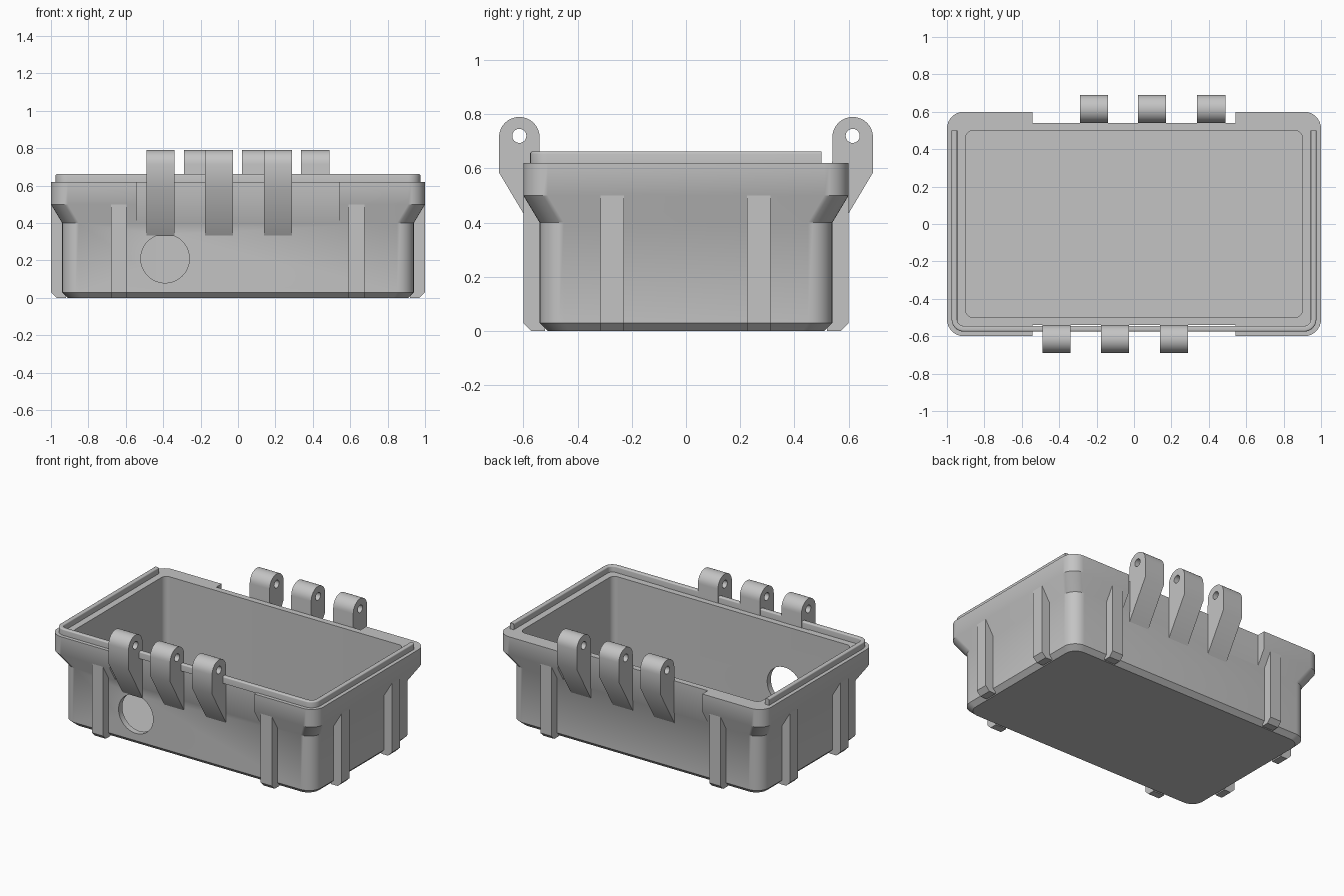
import bpy, bmesh, math

if "Cube" in bpy.data.objects:
    bpy.data.objects.remove(bpy.data.objects["Cube"])

grey = bpy.data.materials.new("light grey")
grey.use_nodes = True
grey.diffuse_color = (0.55, 0.55, 0.55, 1)
grey.node_tree.nodes["Principled BSDF"].inputs["Base Color"].default_value = (0.55, 0.55, 0.55, 1)


def finish(name, bm):
    bmesh.ops.recalc_face_normals(bm, faces=bm.faces)
    mesh = bpy.data.meshes.new(name)
    bm.to_mesh(mesh)
    bm.free()
    mesh.materials.append(grey)
    obj = bpy.data.objects.new(name, mesh)
    bpy.context.collection.objects.link(obj)
    return obj


def select(obj):
    bpy.ops.object.select_all(action='DESELECT')
    obj.select_set(True)
    bpy.context.view_layer.objects.active = obj


def smooth(obj):
    select(obj)
    bpy.ops.object.shade_smooth_by_angle(angle=math.radians(32))


def rounded_ring(bm, hx, hy, r, z, steps=8):
    verts = []
    for i, (sx, sy) in enumerate([(1, 1), (-1, 1), (-1, -1), (1, -1)]):
        for k in range(steps + 1):
            a = math.pi / 2 * (i + k / steps)
            verts.append(bm.verts.new((sx * (hx - r) + r * math.cos(a),
                                       sy * (hy - r) + r * math.sin(a), z)))
    return verts


def loft(name, sections, closed=False):
    """Skin rounded rectangles; cap the ends or join last to first."""
    bm = bmesh.new()
    rings = [rounded_ring(bm, *s) for s in sections]
    n = len(rings[0])
    pairs = list(zip(rings, rings[1:]))
    if closed:
        pairs.append((rings[-1], rings[0]))
    else:
        bm.faces.new(rings[0])
        bm.faces.new(rings[-1])
    for a, b in pairs:
        for i in range(n):
            j = (i + 1) % n
            bm.faces.new((a[i], a[j], b[j], b[i]))
    return finish(name, bm)


def extrude(name, profile, place, start, end):
    """Extrude a flat outline; place(u, v, w) maps it into the model."""
    bm = bmesh.new()
    a = [bm.verts.new(place(u, v, start)) for u, v in profile]
    b = [bm.verts.new(place(u, v, end)) for u, v in profile]
    bm.faces.new(a)
    bm.faces.new(b)
    for i in range(len(a)):
        j = (i + 1) % len(a)
        bm.faces.new((a[i], a[j], b[j], b[i]))
    return finish(name, bm)


def circle(cu, cv, r, n=32):
    return [(cu + r * math.cos(2 * math.pi * i / n),
             cv + r * math.sin(2 * math.pi * i / n)) for i in range(n)]


def rect(u0, v0, u1, v1):
    return [(u0, v0), (u1, v0), (u1, v1), (u0, v1)]


def cut(obj, cutter):
    mod = obj.modifiers.new("cut", 'BOOLEAN')
    mod.operation = 'DIFFERENCE'
    mod.solver = 'EXACT'
    mod.object = cutter
    select(obj)
    bpy.ops.object.modifier_apply(modifier=mod.name)
    bpy.data.objects.remove(cutter)


def along_x(side):
    return lambda u, v, w: (w, side * u, v)


def along_y(side):
    return lambda u, v, w: (side * u, w, v)


# Open tray with flared rim
tray = loft("tray", [
    (0.91, 0.51, 0.08, 0), (0.94, 0.54, 0.09, 0.03), (0.94, 0.54, 0.09, 0.4),
    (1.0, 0.6, 0.09, 0.5), (1.0, 0.6, 0.09, 0.62),
    (0.9, 0.5, 0.04, 0.62), (0.9, 0.5, 0.04, 0.04)])

# Rim gaps at front and back, round port in the front wall
for side in (-1, 1):
    cut(tray, extrude("rim_cutter", rect(0.541, 0.38, 0.7, 0.7), along_x(side), -0.543, 0.543))
cut(tray, extrude("port_cutter", circle(-0.39, 0.21, 0.13, 48),
                  lambda u, v, w: (u, w, v), -0.7, -0.4))
smooth(tray)

# Sealing lip with rounded top edges on the front and sides
bevel = [(0.008 * math.sin(t), 0.008 * math.cos(t)) for t in (math.pi / 8 * k for k in range(5))]
half = [(0.015, 0.615)] + [(0.007 + c, 0.654 + s) for s, c in bevel]
section = half + [(-u, z) for u, z in reversed(half)]
lip = loft("sealing_lip", [(0.96 + u, 0.56 + u, 0.05 + u, z) for u, z in section], closed=True)
cut(lip, extrude("lip_cutter", rect(-1.2, 0.5, 1.2, 0.8), lambda u, v, w: (u, v, w), 0.5, 0.8))
smooth(lip)


# Upright ribs with chamfered feet
def rib_profile(wall):
    return [(wall - 0.02, 0), (wall + 0.03, 0), (wall + 0.06, 0.03),
            (wall + 0.06, 0.5), (wall - 0.02, 0.5)]


for side, word in ((-1, "front"), (1, "back")):
    for x in (-0.637, 0.633):
        extrude(word + "_rib", rib_profile(0.54), along_x(side), x - 0.042, x + 0.042)
for side, word in ((-1, "right"), (1, "left")):
    for y in (-0.272, 0.268):
        extrude(word + "_rib", rib_profile(0.94), along_y(side), y - 0.043, y + 0.043)

# Hinge knuckles with pin holes
arc = [(0.615 + 0.075 * math.cos(math.pi * k / 16),
        0.715 + 0.075 * math.sin(math.pi * k / 16)) for k in range(17)]
knuckle = [(0.538, 0.33), (0.69, 0.585)] + arc
for side, word, centres in ((-1, "front", (-0.415, -0.102, 0.213)),
                            (1, "back", (-0.215, 0.097, 0.413))):
    for x in centres:
        hinge = extrude(word + "_hinge", knuckle, along_x(side), x - 0.075, x + 0.075)
        cut(hinge, extrude("pin_cutter", circle(0.615, 0.72, 0.026, 24),
                           along_x(side), x - 0.1, x + 0.1))
        smooth(hinge)
